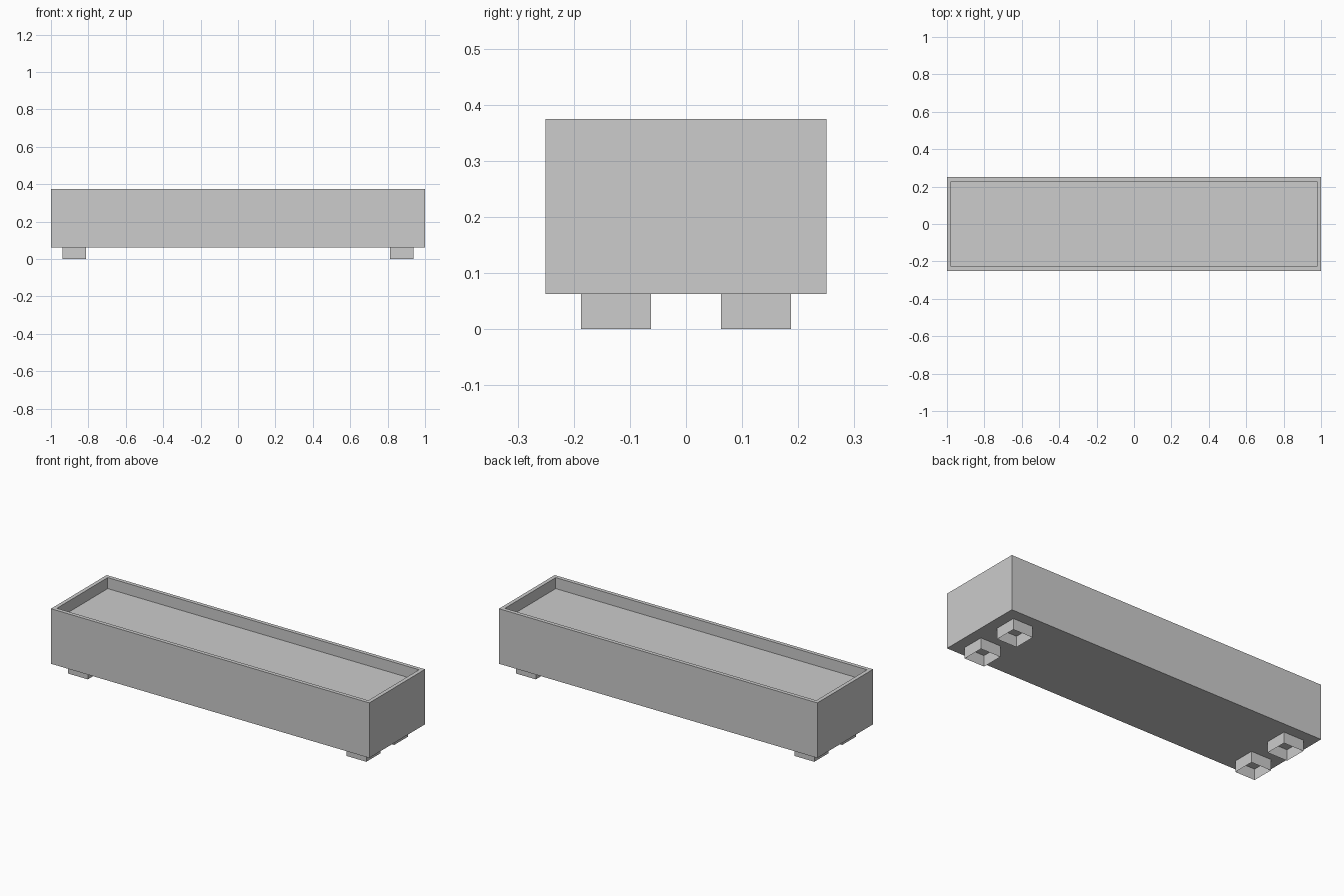
import bpy
import bmesh

cube = bpy.data.objects.get("Cube")
if cube:
    bpy.data.objects.remove(cube, do_unlink=True)

GREY = (0.604, 0.604, 0.604, 1.0)
grey = bpy.data.materials.new("plain grey")
grey.use_nodes = True
grey.diffuse_color = GREY
grey.node_tree.nodes["Principled BSDF"].inputs["Base Color"].default_value = GREY


def box(bm, centre, size):
    """Add a box to the mesh and return its faces."""
    verts = bmesh.ops.create_cube(bm, size=1)["verts"]
    for v in verts:
        v.co = [c + s * k for c, s, k in zip(centre, size, v.co)]
    return list({f for v in verts for f in v.link_faces})


def finish(bm, name):
    mesh = bpy.data.meshes.new(name)
    bm.to_mesh(mesh)
    bm.free()
    mesh.materials.append(grey)
    obj = bpy.data.objects.new(name, mesh)
    bpy.context.collection.objects.link(obj)
    return obj


# Long trough: a box whose top is inset for the rim and sunk for the bed
RIM, SINK, FOOT_H = 0.03125, 0.0625, 0.0625
bm = bmesh.new()
faces = box(bm, (0, 0, 0.21875), (2, 0.5, 0.3125))
top = max(faces, key=lambda f: f.calc_center_median().z)
bmesh.ops.inset_region(bm, faces=[top], thickness=RIM)
bed = bmesh.ops.extrude_discrete_faces(bm, faces=[top])["faces"][0]
bmesh.ops.translate(bm, verts=bed.verts, vec=(0, 0, -SINK))
finish(bm, "planter_trough")

# Four hollow square feet, open at the ground
for x, side in ((-1, "right"), (1, "left")):
    for y, end in ((-1, "front"), (1, "back")):
        bm = bmesh.new()
        faces = box(bm, (x * 0.875, y * 0.125, FOOT_H / 2), (0.125, 0.125, FOOT_H))
        caps = [f for f in faces if abs(f.normal.z) > 0.5]
        bmesh.ops.delete(bm, geom=caps, context="FACES_ONLY")
        finish(bm, f"{end}_{side}_foot")
